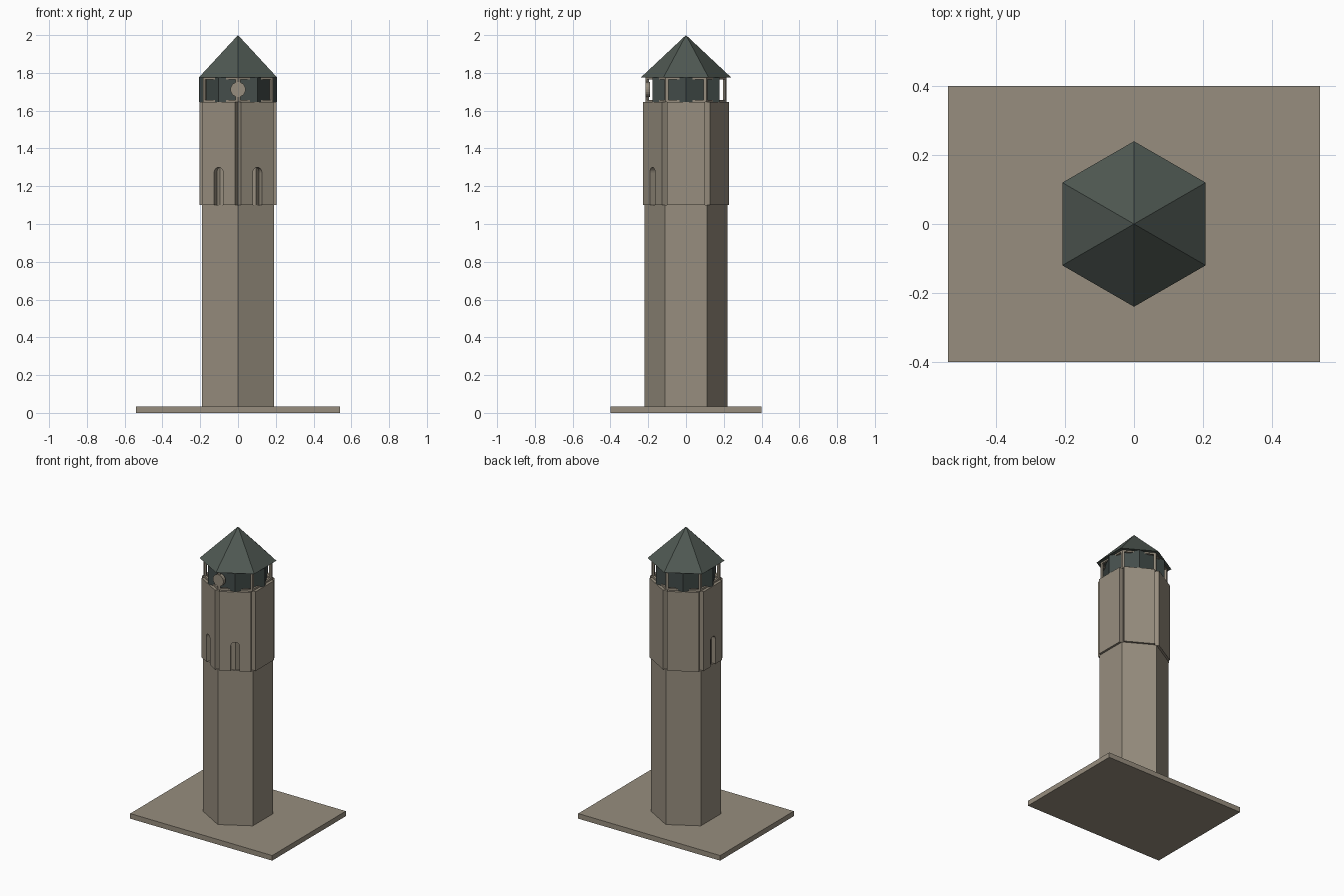
import bpy, bmesh, math
from mathutils import Matrix, Vector

if "Cube" in bpy.data.objects:
    bpy.data.objects.remove(bpy.data.objects["Cube"])


def mat(name, rgb):
    m = bpy.data.materials.new(name)
    m.diffuse_color = (*rgb, 1)
    m.use_nodes = True
    m.node_tree.nodes["Principled BSDF"].inputs["Base Color"].default_value = m.diffuse_color
    return m


STONE = mat("warm stone", (0.31, 0.27, 0.21))
SLATE = mat("slate green", (0.078, 0.098, 0.085))
GLASS = mat("dark glass", (0.058, 0.075, 0.07))


def finish(name, bm, material):
    bmesh.ops.recalc_face_normals(bm, faces=bm.faces)
    me = bpy.data.meshes.new(name)
    bm.to_mesh(me)
    bm.free()
    me.materials.append(material)
    ob = bpy.data.objects.new(name, me)
    bpy.context.collection.objects.link(ob)
    return ob


def hexagon(name, r1, r2, z0, z1, start, material):
    """Six-sided prism or pyramid with its first corner at 'start' degrees."""
    bm = bmesh.new()
    bmesh.ops.create_cone(bm, cap_ends=True, segments=6, radius1=r1, radius2=r2, depth=z1 - z0,
                          matrix=Matrix.Translation((0, 0, (z0 + z1) / 2))
                          @ Matrix.Rotation(math.radians(start), 4, 'Z'))
    return finish(name, bm, material)


def wall(name, outline, inner, outer, angle, material):
    """Extrude a (sideways, height) outline radially on the side facing 'angle'."""
    a = math.radians(angle)
    n = Vector((math.cos(a), math.sin(a), 0))
    t = Vector((-math.sin(a), math.cos(a), 0))
    bm = bmesh.new()
    f = bm.faces.new([bm.verts.new(n * inner + t * s + Vector((0, 0, z))) for s, z in outline])
    ext = bmesh.ops.extrude_face_region(bm, geom=[f])
    bmesh.ops.translate(bm, vec=n * (outer - inner),
                        verts=[v for v in ext["geom"] if isinstance(v, bmesh.types.BMVert)])
    return finish(name, bm, material)


def rect(s0, s1, z0, z1):
    return [(s0, z0), (s1, z0), (s1, z1), (s0, z1)]


# ground plate
bm = bmesh.new()
bmesh.ops.create_cube(bm, size=1, matrix=Matrix.Translation((0, 0, 0.0175))
                      @ Matrix.Diagonal((1.08, 0.80, 0.035, 1)))
finish("ground_plate", bm, STONE)

# lower shaft
hexagon("shaft", 0.22, 0.22, 0.035, 1.10, 0, STONE)

# upper core behind the wall panels
C30 = math.cos(math.radians(30))
hexagon("upper_core", 0.165 / C30, 0.165 / C30, 1.10, 1.645, 30, STONE)

# wall panels, three of them with an arched niche
W, NR, Z0, Z1 = 0.1, 0.028, 1.10, 1.645
for i in range(6):
    ang = i * 60
    outline = [(W, Z0), (W, Z1), (-W, Z1), (-W, Z0)]
    if ang in (180, 240, 300):
        outline += [(-NR, Z0)]
        outline += [(-NR * math.cos(k * math.pi / 8), 1.272 + NR * math.sin(k * math.pi / 8))
                    for k in range(9)]
        outline += [(NR, Z0)]
    wall(f"wall_panel_{i}", outline, 0.15, 0.205, ang, STONE)

# lantern room: glass core with frames on each side
hexagon("lantern_glass", 0.178 / C30, 0.178 / C30, 1.645, 1.775, 30, GLASS)
H = 0.186 * math.tan(math.radians(30))
for i in range(6):
    for part, r in (("sill", rect(-H, H, 1.645, 1.657)), ("lintel", rect(-H, H, 1.765, 1.777)),
                    ("left_post", rect(-H, -H + 0.014, 1.645, 1.777)),
                    ("right_post", rect(H - 0.014, H, 1.645, 1.777))):
        wall(f"lantern_{part}_{i}", r, 0.172, 0.186, i * 60, STONE)

# round medallion on the front corner of the lantern
bm = bmesh.new()
bmesh.ops.create_cone(bm, cap_ends=True, segments=20, radius1=0.04, radius2=0.04, depth=0.025,
                      matrix=Matrix.Translation((0, -0.203, 1.712)) @ Matrix.Rotation(math.pi / 2, 4, 'X'))
finish("medallion", bm, STONE)

# pointed roof
hexagon("roof", 0.24, 0.0, 1.775, 2.0, 0, SLATE)
